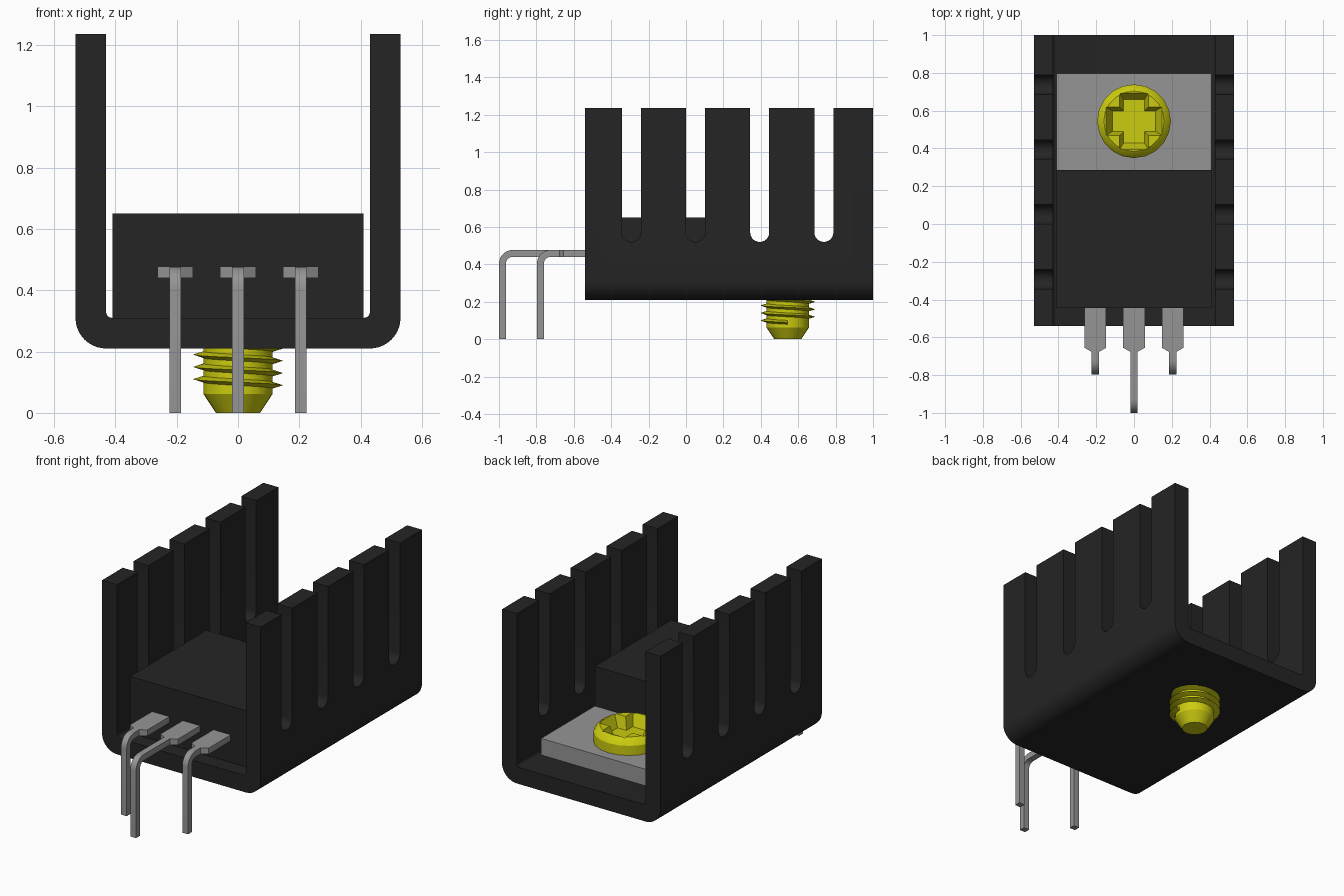
import bpy, bmesh, math
from mathutils import Vector

if "Cube" in bpy.data.objects:
    bpy.data.objects.remove(bpy.data.objects["Cube"], do_unlink=True)


def material(name, rgb):
    m = bpy.data.materials.new(name)
    m.use_nodes = True
    m.diffuse_color = (*rgb, 1)
    m.node_tree.nodes["Principled BSDF"].inputs["Base Color"].default_value = (*rgb, 1)
    return m


BLACK = material("matte black", (0.018, 0.018, 0.018))
GREY = material("metal grey", (0.30, 0.30, 0.30))
YELLOW = material("brass yellow", (0.60, 0.60, 0.005))


def finish(bm, name, mat, smooth=None):
    bmesh.ops.recalc_face_normals(bm, faces=bm.faces)
    me = bpy.data.meshes.new(name)
    bm.to_mesh(me)
    bm.free()
    ob = bpy.data.objects.new(name, me)
    bpy.context.collection.objects.link(ob)
    me.materials.append(mat)
    if smooth:
        shade(ob, smooth)
    return ob


def shade(ob, angle):
    bpy.ops.object.select_all(action='DESELECT')
    ob.select_set(True)
    bpy.context.view_layer.objects.active = ob
    bpy.ops.object.shade_smooth_by_angle(angle=math.radians(angle))


def loft(name, rings, mat, smooth=None):
    """Skin equal-length rings of points and cap both ends."""
    bm = bmesh.new()
    vs = [[bm.verts.new(p) for p in r] for r in rings]
    n = len(vs[0])
    for a, b in zip(vs, vs[1:]):
        for i in range(n):
            j = (i + 1) % n
            bm.faces.new((a[i], a[j], b[j], b[i]))
    bm.faces.new(vs[0])
    bm.faces.new(vs[-1])
    return finish(bm, name, mat, smooth)


def box(name, x, y, z, mat):
    return loft(name, [[(a, b, h) for a, b in
                        ((x[0], y[0]), (x[1], y[0]), (x[1], y[1]), (x[0], y[1]))] for h in z], mat)


def arc(cx, cy, r, a0, a1, n):
    return [(cx + r * math.cos(math.radians(a0 + (a1 - a0) * i / n)),
             cy + r * math.sin(math.radians(a0 + (a1 - a0) * i / n))) for i in range(n + 1)]


def cut(ob, cutters):
    bpy.context.view_layer.objects.active = ob
    for c in cutters:
        mod = ob.modifiers.new("cut", 'BOOLEAN')
        mod.operation, mod.solver, mod.object = 'DIFFERENCE', 'EXACT', c
        bpy.ops.object.modifier_apply(modifier=mod.name)
        bpy.data.objects.remove(c, do_unlink=True)


# Heat sink: U-shaped channel with rounded slots in both walls
W, T, Z0, Z1 = 0.53, 0.10, 0.21, 1.235
half = ([(W - T, Z1), (W, Z1)][::-1])
right = arc(W - T, Z0 + T, T, -90, 0, 10) + [(W, Z1), (W - T, Z1)] \
    + arc(W - T - 0.018, Z0 + T + 0.018, 0.018, 0, -90, 4)
profile = right + [(-x, z) for x, z in reversed(right)]
sink = loft("heat_sink", [[(x, y, z) for x, z in profile] for y in (-0.54, 1.0)], BLACK)
slots = []
for i in range(4):
    yc = -0.292 + 0.343 * i
    outline = arc(yc, 0.571, 0.051, 180, 360, 12) + [(yc + 0.051, 1.4), (yc - 0.051, 1.4)]
    slots.append(loft("slot_cutter", [[(x, y, z) for y, z in outline] for x in (-0.7, 0.7)], BLACK))
cut(sink, slots)
shade(sink, 30)

# Power package: moulded body and mounting tab
box("package_body", (-0.41, 0.41), (-0.445, 0.285), (0.31, 0.65), BLACK)
box("mounting_tab", (-0.41, 0.41), (0.285, 0.797), (0.31, 0.41), GREY)


# Leads: wide at the body, narrowing, then bent down to the ground
def lead(name, x, end):
    top, t, r = 0.477, 0.037, 0.073
    wide, thin = 0.058, 0.019
    path = [((-0.445, top), (-0.445, top - t), wide), ((-0.655, top), (-0.655, top - t), wide),
            ((-0.677, top), (-0.677, top - t), thin)]
    outer = arc(end + r, top - r, r, 90, 180, 8)
    inner = arc(end + r, top - r, r - t, 90, 180, 8)
    path += [(o, i, thin) for o, i in zip(outer, inner)]
    path.append(((end, 0), (end + t, 0), thin))
    loft(name, [[(x - w, *o), (x + w, *o), (x + w, *i), (x - w, *i)] for o, i, w in path], GREY, 30)


lead("right_lead", -0.205, -0.797)
lead("middle_lead", 0, -1.0)
lead("left_lead", 0.205, -0.797)

# Screw: domed head with cross recess, shank with pointed end
SY = 0.544


def turned(name, prof, n):
    return loft(name, [[(x, y, z) for x, y in arc(0, SY, r, 0, 360, n)[:-1]] for r, z in prof],
                YELLOW, 30)


head = turned("screw_head", [(0.195, 0.41), (0.195, 0.468), (0.182, 0.488), (0.16, 0.506)], 20)


def cross(l, w, z):
    q = [(l, -w), (l, w), (w, w)]
    pts = []
    for k in range(4):
        c, s = (1, 0, -1, 0)[k], (0, 1, 0, -1)[k]
        pts += [(x * c - y * s, SY + x * s + y * c, z) for x, y in q]
    return pts


cut(head, [loft("recess_cutter", [cross(0.115, 0.055, 0.435), cross(0.15, 0.076, 0.507),
                                  cross(0.15, 0.076, 0.55)], YELLOW)])
shade(head, 30)
turned("screw_shank", [(0.072, 0), (0.113, 0.062), (0.113, 0.30)], 24)

# Screw thread: triangular ridge swept along a helix
rings = []
STEPS = 24
for i in range(int(3.5 * STEPS) + 1):
    a = -math.pi + 2 * math.pi * i / STEPS
    z = 0.23 - 0.04 * i / STEPS
    d = Vector((math.cos(a), math.sin(a), 0))
    c = Vector((0, SY, z))
    rings.append([c + d * 0.105 + Vector((0, 0, 0.013)), c + d * 0.147,
                  c + d * 0.105 - Vector((0, 0, 0.013))])
loft("screw_thread", rings, YELLOW, 30)
